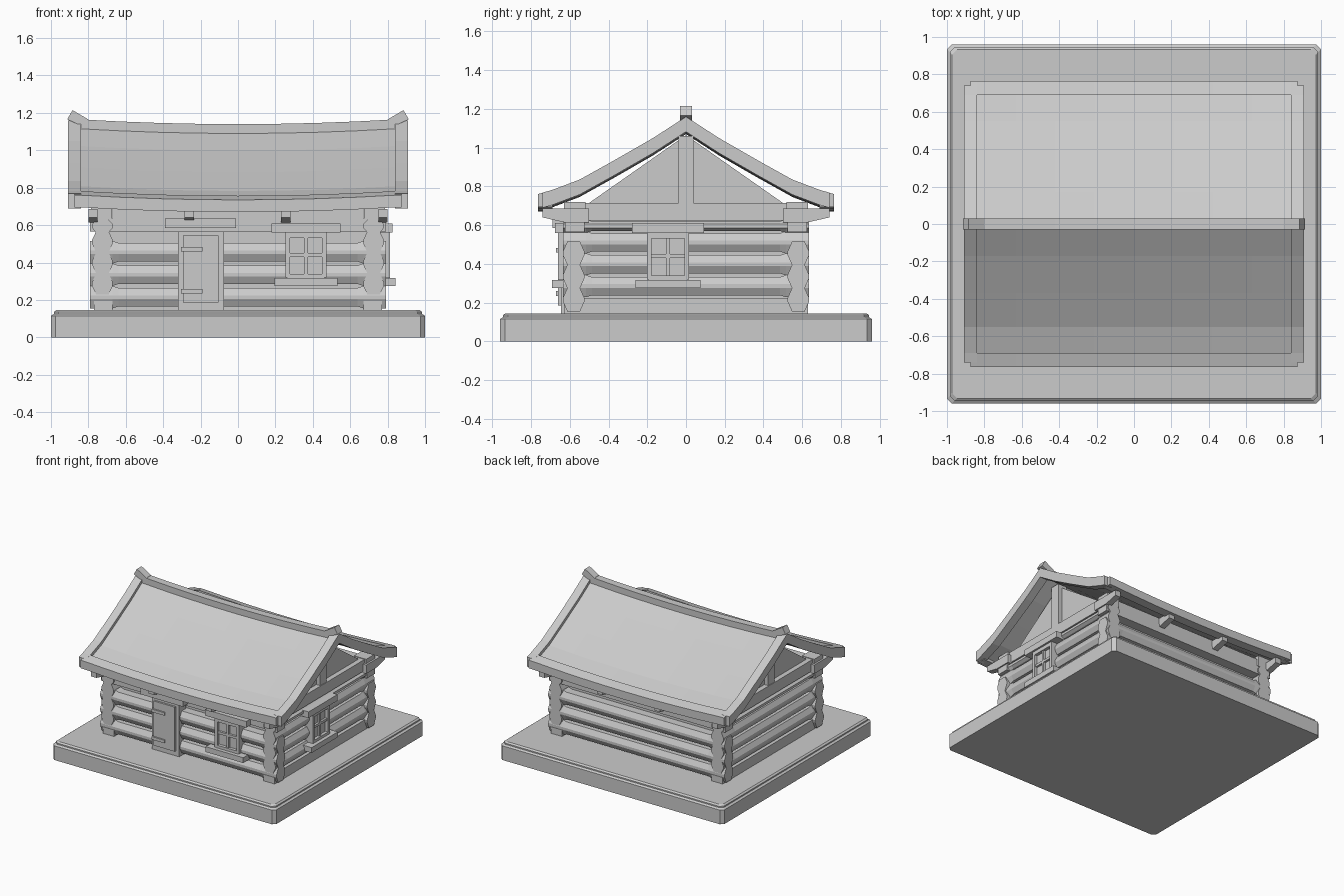
import bpy, bmesh

if "Cube" in bpy.data.objects:
    bpy.data.objects.remove(bpy.data.objects["Cube"], do_unlink=True)

GREY = bpy.data.materials.new("plain_grey")
GREY.use_nodes = True
GREY.diffuse_color = (0.6, 0.6, 0.6, 1)
GREY.node_tree.nodes["Principled BSDF"].inputs["Base Color"].default_value = (0.6, 0.6, 0.6, 1)


def loft(name, sections):
    """Skin matching closed sections and cap both ends."""
    bm = bmesh.new()
    rings = [[bm.verts.new(p) for p in s] for s in sections]
    n = len(rings[0])
    for a, b in zip(rings, rings[1:]):
        for i in range(n):
            j = (i + 1) % n
            bm.faces.new((a[i], a[j], b[j], b[i]))
    bm.faces.new(rings[0])
    bm.faces.new(rings[-1])
    bmesh.ops.recalc_face_normals(bm, faces=bm.faces)
    mesh = bpy.data.meshes.new(name)
    bm.to_mesh(mesh)
    bm.free()
    mesh.materials.append(GREY)
    ob = bpy.data.objects.new(name, mesh)
    bpy.context.collection.objects.link(ob)
    return ob


def box(name, x0, x1, y0, y1, z0, z1):
    return loft(name, [[(x0, y0, z), (x1, y0, z), (x1, y1, z), (x0, y1, z)] for z in (z0, z1)])


# Stepped base slab with clipped corners
def clipped(inset, z, c=0.025):
    x, y = 1 - inset, 0.96 - inset
    return [(x, y - c, z), (x - c, y, z), (c - x, y, z), (-x, y - c, z),
            (-x, c - y, z), (c - x, -y, z), (x - c, -y, z), (x, c - y, z)]


loft("base_slab", [clipped(0, 0), clipped(0, 0.115), clipped(0.015, 0.125),
                   clipped(0.015, 0.135), clipped(0.028, 0.145)])

# Wall core behind the logs
box("wall_core", -0.69, 0.69, -0.545, 0.545, 0.145, 0.63)


# Logs: faceted, with fuller ends that leave slits between courses
def log(name, along_x, offset, z, length, half):
    def ring(t, h):
        w = 0.055
        pts = [(w, -0.01), (w, 0.01), (w - 0.022, h), (0.022 - w, h),
               (-w, 0.01), (-w, -0.01), (0.022 - w, -h), (w - 0.022, -h)]
        return [(t, offset + a, z + b) if along_x else (offset + a, t, z + b) for a, b in pts]
    loft(name, [ring(s * (length - d), half - cut) for s, d, cut in
                ((-1, 0, 0), (-1, 0.12, 0), (-1, 0.15, 0.01),
                 (1, 0.15, 0.01), (1, 0.12, 0), (1, 0, 0))])


for s, side in ((-1, "front"), (1, "back")):
    for i in range(3):
        log(f"{side}_log_{i}", True, s * 0.58, 0.215 + 0.12 * i, 0.79, 0.06)
    box(f"{side}_wall_plate", -0.79, 0.79, s * 0.575 - 0.05, s * 0.575 + 0.05, 0.565, 0.635)
    box(f"{side}_top_plate", -0.67, 0.67, s * 0.575 - 0.045, s * 0.575 + 0.045, 0.635, 0.69)
    for e in (-1, 1):
        box(f"{side}_corner_block", e * 0.73 - 0.055, e * 0.73 + 0.055,
            s * 0.575 - 0.055, s * 0.575 + 0.055, 0.63, 0.72)
    # Eave brackets
    for x in (-0.775, -0.26, 0.255, 0.775):
        loft(f"{side}_eave_bracket", [[(x + d, s * y, z) for y, z in
             ((0.5, 0.615), (0.63, 0.615), (0.74, 0.64), (0.74, 0.685), (0.5, 0.685))]
             for d in (-0.025, 0.025)])

for s, side in ((-1, "right"), (1, "left")):
    box(f"{side}_sill_log", s * 0.72 - 0.05, s * 0.72 + 0.05, -0.63, 0.63, 0.145, 0.225)
    for i in range(3):
        log(f"{side}_log_{i}", False, s * 0.725, 0.285 + 0.113 * i, 0.635, 0.057)
    log(f"{side}_upper_log", False, s * 0.725, 0.595, 0.635, 0.035)
    box(f"{side}_tie_beam", s * 0.725 - 0.045, s * 0.725 + 0.045, -0.6, 0.6, 0.625, 0.715)
    # Gable wall and king post
    loft(f"{side}_gable_wall", [[(s * x, -0.5, 0.715), (s * x, 0.5, 0.715), (s * x, 0, 1.065)]
                                for x in (0.69, 0.73)])
    box(f"{side}_king_post", s * 0.725 - 0.04, s * 0.725 + 0.04, -0.04, 0.04, 0.715, 1.06)

# Door with frame, hinges and lintel
box("door_frame", -0.32, -0.075, -0.645, -0.56, 0.145, 0.565)
box("door_panel", -0.295, -0.105, -0.66, -0.6, 0.185, 0.545)
for z in (0.247, 0.47):
    box("door_hinge", -0.305, -0.19, -0.672, -0.64, z - 0.012, z + 0.012)
box("door_lintel", -0.39, -0.01, -0.69, -0.56, 0.585, 0.635)


# Windows: written as (along wall, outward, up) and placed on a wall
def window(name, place):
    def part(label, u0, u1, w0, w1, z0, z1):
        box(f"{name}_{label}", *place(u0, u1, w0, w1), z0, z1)
    part("pane", -0.1, 0.1, -0.06, 0.005, 0.33, 0.54)
    for s in (-1, 1):
        part("jamb", s * 0.097 - 0.012, s * 0.097 + 0.012, -0.06, 0.03, 0.32, 0.56)
    part("top_rail", -0.1, 0.1, -0.06, 0.03, 0.53, 0.56)
    part("bottom_rail", -0.1, 0.1, -0.06, 0.03, 0.31, 0.34)
    part("mullion", -0.01, 0.01, 0, 0.022, 0.33, 0.54)
    part("crossbar", -0.1, 0.1, 0, 0.022, 0.43, 0.45)
    part("lintel", -0.185, 0.185, -0.06, 0.045, 0.56, 0.61)
    part("sill", -0.168, 0.168, -0.06, 0.06, 0.275, 0.318)


window("front_window", lambda a, b, c, d: (0.363 + a, 0.363 + b, -0.632 - d, -0.632 - c))
window("side_window", lambda a, b, c, d: (0.782 + c, 0.782 + d, -0.093 + a, -0.093 + b))

# Roof: curved slopes that sag along the ridge
CURVE = [(0, 1.16), (0.17, 1.05), (0.37, 0.935), (0.55, 0.835), (0.69, 0.782), (0.74, 0.768)]
STATIONS = [i * 0.21 for i in range(-4, 5)]


def sag(x):
    return -0.025 * max(0, 1 - (x / 0.84) ** 2)


def slope(x, s, curve, drop, thick):
    z = sag(x) - drop
    return ([(x, s * y, h + z) for y, h in curve]
            + [(x, s * y, h + z - thick) for y, h in reversed(curve)])


for s, side in ((-1, "front"), (1, "back")):
    loft(f"{side}_roof_slope", [slope(x, s, CURVE[:-1], 0.027, 0.038) for x in STATIONS])
    for e in (-1, 1):
        loft(f"{side}_barge_board", [slope(e * x, s, CURVE, 0, 0.078) for x in (0.84, 0.908)])
    eave = [(0.69, 0.782), (0.765, 0.76), (0.765, 0.695), (0.69, 0.695)]
    loft(f"{side}_eave_board", [[(x, s * y, z + sag(x)) for y, z in eave]
                                for x in [-0.875] + STATIONS + [0.875]])

# Ridge beam with upturned ends
def ridge_ring(x, z, lean=0):
    return [(x, -0.03, z), (x, 0.03, z), (x - lean, 0.03, z - 0.05), (x - lean, -0.03, z - 0.05)]


loft("ridge_beam", [ridge_ring(x, 1.165 + sag(x)) for x in STATIONS])
for e in (-1, 1):
    loft("ridge_tip", [ridge_ring(e * 0.8, 1.165), ridge_ring(e * 0.885, 1.215, -e * 0.028)])
